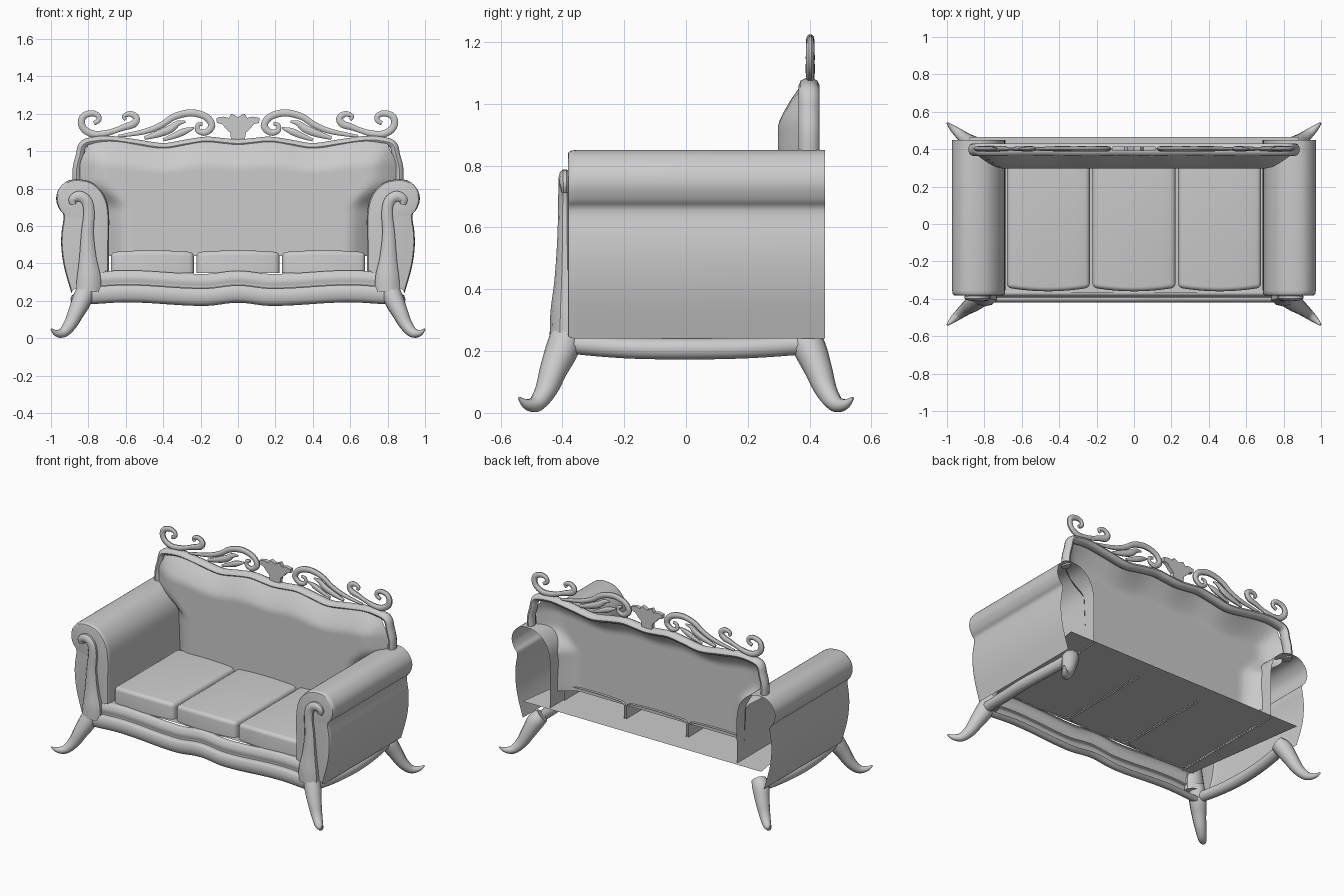
import bpy, bmesh, math
from mathutils import Vector

if "Cube" in bpy.data.objects:
    bpy.data.objects.remove(bpy.data.objects["Cube"])


def smooth(pts, n=5):
    """Catmull-Rom interpolation through points of any dimension."""
    p = [pts[0]] + list(pts) + [pts[-1]]
    out = []
    for i in range(1, len(p) - 2):
        for k in range(n):
            t = k / n
            out.append(tuple(0.5 * (2 * b + (c - a) * t + (2 * a - 5 * b + 4 * c - d) * t * t
                                    + (3 * b - a - 3 * c + d) * t ** 3)
                             for a, b, c, d in zip(p[i - 1], p[i], p[i + 1], p[i + 2])))
    return out + [tuple(pts[-1])]


def lookup(table, x):
    """Eased interpolation in a small (key, value) table."""
    if x <= table[0][0]:
        return table[0][1]
    for (a, va), (b, vb) in zip(table, table[1:]):
        if x <= b:
            return va + (vb - va) * (1 - math.cos(math.pi * (x - a) / (b - a))) / 2
    return table[-1][1]


def finish(name, bm, mirror=False):
    bmesh.ops.recalc_face_normals(bm, faces=bm.faces)
    me = bpy.data.meshes.new(name)
    bm.to_mesh(me)
    bm.free()
    ob = bpy.data.objects.new(name, me)
    bpy.context.collection.objects.link(ob)
    if mirror:
        ob.modifiers.new("mirror", 'MIRROR').use_clip = False
    return ob


def surface(name, rows, mirror=False, cap=False):
    """Quad sheet through rows of points, optionally closed by a face on the last row."""
    bm = bmesh.new()
    vs = [[bm.verts.new(p) for p in row] for row in rows]
    for r, s in zip(vs, vs[1:]):
        for i in range(len(r) - 1):
            bm.faces.new((r[i], r[i + 1], s[i + 1], s[i]))
    if cap:
        bm.faces.new(vs[-1])
    return finish(name, bm, mirror)


def tube(name, pts, y0=None, flat=1.0, mirror=True, n=5):
    """Tapered tube through (x, y, z, radius); flat squashes it in y around y0."""
    cu = bpy.data.curves.new(name, 'CURVE')
    cu.dimensions = '3D'
    cu.bevel_depth = 1.0
    cu.bevel_resolution = 3
    cu.use_fill_caps = True
    path = smooth(pts, n)
    sp = cu.splines.new('POLY')
    sp.points.add(len(path) - 1)
    for q, (x, y, z, r) in zip(sp.points, path):
        q.co = (x, y, z, 1)
        q.radius = max(r, 0.003)
    ob = bpy.data.objects.new(name, cu)
    bpy.context.collection.objects.link(ob)
    bpy.ops.object.select_all(action='DESELECT')
    bpy.context.view_layer.objects.active = ob
    ob.select_set(True)
    bpy.ops.object.convert(target='MESH')
    ob = bpy.context.view_layer.objects.active
    if y0 is not None:
        for v in ob.data.vertices:
            v.co.y = y0 + (v.co.y - y0) * flat
    if mirror:
        ob.modifiers.new("mirror", 'MIRROR')
    return ob


# Arms: rolled profile swept front to back, open at the rear, capped in front
arm = smooth([(.69, .35), (.69, .5), (.69, .67), (.715, .765), (.775, .83), (.85, .85), (.915, .84),
              (.96, .795), (.972, .74), (.955, .69), (.932, .655), (.943, .57), (.945, .49),
              (.93, .38), (.89, .24)], 4)
rows = []
for y, k in [(.45, 1), (-.355, 1), (-.372, .985), (-.38, .95), (-.382, .9)]:
    rows.append([(.825 + (x - .825) * k, y, .56 + (z - .56) * (1 + (k - 1) * .5)) for x, z in arm])
surface("arm", rows, mirror=True, cap=True)

# Seat deck
surface("seat_deck", [[(-.76, -.365, .358), (.76, -.365, .358)], [(-.88, .465, .358), (.88, .465, .358)]])

# Cushions: rounded boxes open underneath and behind, with bowed fronts
for i in (-1, 0, 1):
    hw = .222
    bm = bmesh.new()
    bmesh.ops.create_cube(bm, size=1)
    for v in bm.verts:
        v.co = Vector((v.co.x * 2 * hw, -.0125 + v.co.y * .655, .405 + v.co.z * .11))
    bm.normal_update()
    bmesh.ops.delete(bm, geom=[f for f in bm.faces if f.normal.z < -.5 or f.normal.y > .5],
                     context='FACES')
    bmesh.ops.bevel(bm, geom=[e for e in bm.edges if len(e.link_faces) == 2],
                    offset=.024, segments=4, profile=.5, affect='EDGES')
    for k in range(-3, 4):
        bmesh.ops.bisect_plane(bm, geom=bm.verts[:] + bm.edges[:] + bm.faces[:],
                               plane_co=(k * .05, 0, 0), plane_no=(1, 0, 0))
    for v in bm.verts:
        bow = 1 - (v.co.x / hw) ** 2
        if v.co.y < -.25:
            v.co.y -= .02 * bow
        if v.co.z > .43:
            v.co.z += .01 * bow
        v.co.x += i * .458
    finish("seat_cushion", bm)

# Front apron: upholstered band above a wavy carved rail
wave = [(0, .008), (.18, -.009), (.6, .01), (.82, 0)]
prof = smooth([(-.355, .352), (-.378, .35), (-.393, .315), (-.388, .278), (-.41, .272), (-.42, .235),
               (-.408, .195), (-.375, .182), (-.35, .2)], 4)
xs = [-.8 + 1.6 * k / 48 for k in range(49)]
surface("front_apron", [[(x, y, z + lookup(wave, abs(x))) for y, z in prof] for x in xs])

# Side rails under the arms
tube("side_rail", [(.83, -.39, .225, .034), (.85, -.2, .21, .035), (.86, 0, .207, .036),
                   (.85, .2, .21, .035), (.83, .39, .222, .034)])

# Cabriole legs with upturned toes
for name, s, top in (("front_leg", -1, .30), ("back_leg", 1, .25)):
    tube(name, [(.80, s * .375, top, .046), (.83, s * .397, .215, .054), (.865, s * .428, .14, .045),
                (.897, s * .452, .075, .036), (.935, s * .483, .03, .027),
                (.972, s * .515, .028, .017), (.998, s * .54, .048, .005)])

# Carved arm posts ending in a crook
tube("arm_post", [(x, -.392, z, r) for x, z, r in [
    (.80, .25, .07), (.798, .33, .066), (.803, .43, .048), (.805, .56, .035), (.797, .67, .031),
    (.81, .735, .03), (.85, .76, .029), (.883, .742, .024), (.88, .715, .016)]],
    y0=-.392, flat=.7)

# Backrest: padded shell, edges rolling back toward the frame
crest = [(0, 1.042), (.17, 1.056), (.4, 1.022), (.68, 1.06), (.8, 1.045)]
width = [(.44, .69), (.68, .70), (.85, .845), (.93, .845), (1.06, .80)]
rows = []
for j in range(29):
    v = j / 28
    row = []
    for i in range(49):
        u = i / 24 - 1
        z0 = .44 + .61 * v
        x = u * lookup(width, z0)
        z = .44 + (lookup(crest, abs(x)) - .44) * v
        top_d = (1 - v) * .61 / .13
        side_d = (1 - abs(u)) * .8 / .12
        d = max(0, 1 - top_d, 1 - side_d)
        row.append((x, .297 + .075 * d ** 1.3, z))
    rows.append(row)
surface("backrest", rows)

# Wooden back frame
half = [(.862, .84), (.862, .91), (.846, .975), (.828, 1.035), (.77, 1.055)]
half += [(x, lookup(crest, x)) for x in (.68, .54, .4, .28, .17, .08)]
line = half + [(0, 1.042)] + [(-x, z) for x, z in reversed(half)]
tube("back_frame", [(x, .398, z, .023) for x, z in line], y0=.398, flat=1.45, mirror=False)

# Pierced scrollwork crest
scrolls = {
    "end_volute": [(.77, 1.15, .012), (.745, 1.165, .014), (.748, 1.19, .015), (.78, 1.203, .017),
                   (.823, 1.19, .019), (.838, 1.155, .02), (.82, 1.115, .02), (.765, 1.09, .02),
                   (.69, 1.1, .017), (.64, 1.125, .008)],
    "small_volute": [(.70, 1.09, .01), (.62, 1.125, .017), (.56, 1.145, .021), (.543, 1.178, .019),
                     (.575, 1.2, .016), (.61, 1.188, .012), (.60, 1.168, .01)],
    "main_scroll": [(.64, 1.08, .008), (.5, 1.105, .015), (.41, 1.14, .017), (.34, 1.185, .019),
                    (.25, 1.205, .02), (.17, 1.183, .02), (.14, 1.135, .02), (.175, 1.1, .018),
                    (.215, 1.11, .014), (.215, 1.14, .012), (.19, 1.147, .01)],
    "long_leaf": [(.5, 1.07, .01), (.42, 1.095, .02), (.36, 1.12, .022), (.32, 1.15, .015),
                  (.28, 1.158, .005)],
    "short_leaf": [(.40, 1.06, .008), (.34, 1.083, .016), (.29, 1.105, .019), (.235, 1.125, .005)],
}
for name, pts in scrolls.items():
    tube("crest_" + name, [(x, .402, z, r) for x, z, r in pts], y0=.402, flat=.7, n=4)

# Central palmette
leaf = [(.035, 1.2), (.05, 1.178), (.078, 1.185), (.115, 1.178), (.113, 1.152), (.085, 1.145),
        (.065, 1.12), (.042, 1.1), (.036, 1.055)]
outline = [(0, 1.183)] + leaf + [(-x, z) for x, z in reversed(leaf)]
bm = bmesh.new()
face = bm.faces.new([bm.verts.new((x, .389, z)) for x, z in outline])
ext = bmesh.ops.extrude_face_region(bm, geom=[face])
for v in ext["geom"]:
    if isinstance(v, bmesh.types.BMVert):
        v.co.y += .026
finish("crest_palmette", bm)

# Smooth shading with crisp edges
bpy.ops.object.select_all(action='SELECT')
bpy.context.view_layer.objects.active = bpy.context.selected_objects[0]
bpy.ops.object.shade_smooth_by_angle(angle=math.radians(40))
